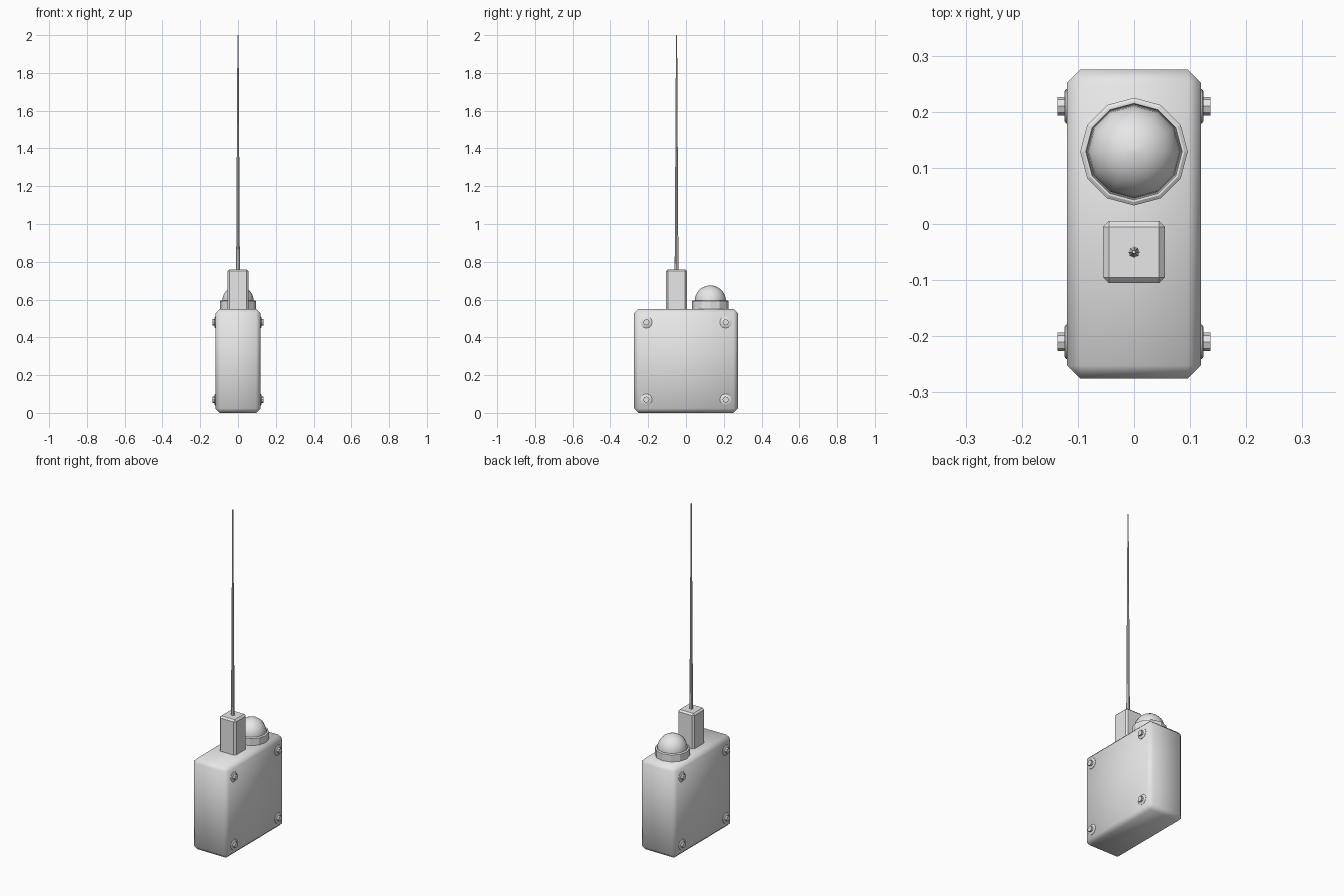
import bpy, math
from mathutils import Matrix

cube = bpy.data.objects.get("Cube")
if cube:
    bpy.data.objects.remove(cube)

grey = bpy.data.materials.new("light_grey")
grey.use_nodes = True
GREY = (0.8, 0.8, 0.8, 1)
grey.diffuse_color = GREY
grey.node_tree.nodes["Principled BSDF"].inputs["Base Color"].default_value = GREY


def finish(name, smooth):
    ob = bpy.context.object
    ob.name = name
    ob.data.materials.append(grey)
    if smooth:
        bpy.ops.object.shade_smooth_by_angle(angle=math.radians(smooth))
    return ob


def box(name, size, loc, bevel, segments, smooth=0):
    bpy.ops.mesh.primitive_cube_add(size=1, location=loc)
    ob = bpy.context.object
    ob.scale = size
    bpy.ops.object.transform_apply(location=False, rotation=False, scale=True)
    mod = ob.modifiers.new("bevel", 'BEVEL')
    mod.width, mod.segments = bevel, segments
    bpy.ops.object.modifier_apply(modifier="bevel")
    return finish(name, smooth)


def lathe(name, profile, sides, matrix, smooth=0):
    """Revolve (radius, height) points round local z, closing both ends."""
    verts, faces = [], []
    for r, h in profile:
        for i in range(sides):
            a = math.tau * i / sides
            verts.append((r * math.sin(a), r * math.cos(a), h))
    for k in range(len(profile) - 1):
        for i in range(sides):
            j, a, b = (i + 1) % sides, k * sides, (k + 1) * sides
            faces.append((a + j, a + i, b + i, b + j))
    faces.append(tuple(range(sides)))
    faces.append(tuple(reversed(range(len(verts) - sides, len(verts)))))
    mesh = bpy.data.meshes.new(name)
    mesh.from_pydata(verts, [], faces)
    ob = bpy.data.objects.new(name, mesh)
    bpy.context.collection.objects.link(ob)
    bpy.ops.object.select_all(action='DESELECT')
    bpy.context.view_layer.objects.active = ob
    ob.select_set(True)
    ob.matrix_world = matrix
    return finish(name, smooth)


# Housing and antenna socket
box("housing", (0.238, 0.55, 0.55), (0, 0, 0.275), 0.023, 1, 60)
box("antenna_socket", (0.11, 0.11, 0.23), (0, -0.05, 0.645), 0.01, 1)

# Tapered whip antenna
lathe("antenna", [(0.010, 0), (0.003, 1.25)], 8,
      Matrix.Translation((0, -0.05, 0.75)))

# Lamp collar with a recessed rim, and its dome
lamp = Matrix.Translation((0, 0.129, 0.55))
lathe("lamp_collar", [(0.096, -0.01), (0.096, 0.042), (0.090, 0.046),
                      (0.086, 0.046), (0.084, 0.036)], 12, lamp)
dome = [(0.083, 0.03)]
for i in range(8):
    a = math.radians(i * 12.5)
    dome.append((0.083 * math.cos(a), 0.042 + 0.083 * math.sin(a)))
dome.append((0.002, 0.125))
lathe("lamp_dome", dome, 12, lamp, 40)

# Flanged bolts at the corners of both broad sides
for side, label in ((1, "left"), (-1, "right")):
    for y in (-0.21, 0.21):
        for z in (0.07, 0.48):
            m = (Matrix.Translation((side * 0.118, y, z))
                 @ Matrix.Rotation(side * math.pi / 2, 4, 'Y'))
            lathe(label + "_bolt_flange", [(0.031, -0.004), (0.031, 0.003),
                                           (0.026, 0.006)], 12, m, 50)
            lathe(label + "_bolt_head", [(0.0165, 0), (0.0165, 0.018)], 8, m)
